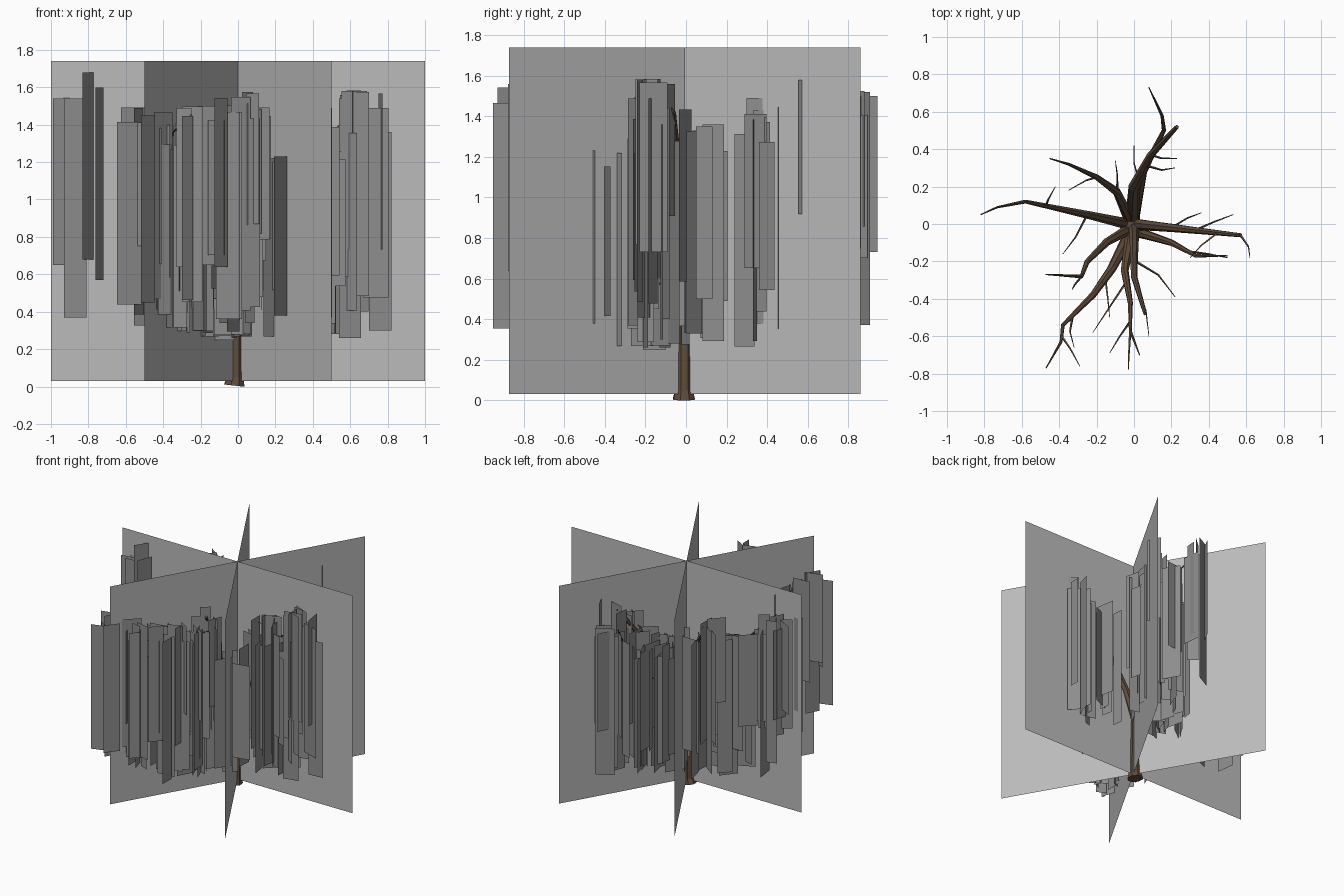
import bpy, bmesh, math, random
from mathutils import Vector

random.seed(11)


def material(name, color):
    m = bpy.data.materials.new(name)
    m.diffuse_color = (*color, 1)
    return m


bark = material("brown bark", (0.12, 0.075, 0.045))
leaf = material("dark grey foliage", (0.27, 0.27, 0.27))
panel = material("light grey panel", (0.50, 0.50, 0.50))


def finish(bm, name, mat):
    me = bpy.data.meshes.new(name)
    bm.to_mesh(me)
    bm.free()
    me.materials.append(mat)
    ob = bpy.data.objects.new(name, me)
    bpy.context.collection.objects.link(ob)
    return ob


def tube(bm, pts, radii, sides):
    """Tapered tube with capped ends along a path."""
    rings = []
    for i, p in enumerate(pts):
        d = (pts[min(i + 1, len(pts) - 1)] - pts[max(i - 1, 0)]).normalized()
        side = d.cross(Vector((0.31, 0.95, 0.02))).normalized()
        up = d.cross(side)
        ring = []
        for k in range(sides):
            a = math.tau * k / sides
            ring.append(bm.verts.new(p + radii[i] * (side * math.cos(a) + up * math.sin(a))))
        rings.append(ring)
    for a, b in zip(rings, rings[1:]):
        for k in range(sides):
            n = (k + 1) % sides
            bm.faces.new((a[k], a[n], b[n], b[k]))
    bm.faces.new(rings[0][::-1])
    bm.faces.new(rings[-1])


def card(bm, x, y, yaw, width, low, high):
    """Single upright rectangle."""
    dx, dy = math.cos(yaw) * width / 2, math.sin(yaw) * width / 2
    bm.faces.new([bm.verts.new(c) for c in (
        (x - dx, y - dy, low), (x + dx, y + dy, low),
        (x + dx, y + dy, high), (x - dx, y - dy, high))])


# Trunk with a flared foot
bm = bmesh.new()
tube(bm, [Vector(p) for p in ((-0.02, -0.01, 0.005), (-0.015, -0.01, 0.05), (-0.015, -0.01, 0.25),
                              (-0.02, -0.01, 0.42), (-0.01, 0, 0.58))],
     [0.058, 0.046, 0.044, 0.046, 0.04], 8)
finish(bm, "trunk", bark)

# Main limbs: plan path, start height, end height, start radius, end radius
limbs = [
    ([(0, 0), (0.2, -0.02), (0.57, -0.06)], 0.50, 1.42, 0.032, 0.011),
    ([(-0.01, 0.02), (0, 0.2), (0.09, 0.37), (0.23, 0.52)], 0.48, 1.50, 0.042, 0.011),
    ([(0, 0.05), (0.05, 0.28), (0.16, 0.5), (0.15, 0.58), (0.08, 0.73)], 0.55, 1.46, 0.034, 0.003),
    ([(-0.02, 0.02), (-0.09, 0.17), (-0.2, 0.25), (-0.35, 0.32), (-0.45, 0.35)], 0.5, 1.5, 0.034, 0.003),
    ([(-0.03, 0), (-0.25, 0.05), (-0.58, 0.12), (-0.73, 0.09), (-0.82, 0.05)], 0.5, 1.56, 0.032, 0.003),
    ([(-0.01, -0.02), (-0.15, -0.1), (-0.25, -0.2), (-0.28, -0.28), (-0.47, -0.27)], 0.46, 1.4, 0.032, 0.003),
    ([(-0.01, -0.03), (-0.12, -0.24), (-0.22, -0.38), (-0.38, -0.54), (-0.39, -0.63), (-0.47, -0.77)],
     0.45, 1.43, 0.036, 0.003),
    ([(-0.01, -0.03), (-0.05, -0.25), (-0.02, -0.42), (-0.02, -0.57), (0.03, -0.7)], 0.48, 1.46, 0.034, 0.003),
    ([(0, -0.02), (0, -0.28), (0.06, -0.48)], 0.55, 1.5, 0.03, 0.01),
    ([(0.01, -0.04), (0.2, -0.1), (0.33, -0.17), (0.5, -0.17)], 0.45, 1.35, 0.03, 0.003),
]

bm = bmesh.new()
nodes, anchors = [], []
for path, z0, z1, r0, r1 in limbs:
    steps = [0.0]
    for a, b in zip(path, path[1:]):
        steps.append(steps[-1] + math.dist(a, b))
    pts, radii = [], []
    for i, (x, y) in enumerate(path):
        subs = [0] if i == len(path) - 1 else [0, 0.34, 0.67]
        for s in subs:
            j = min(i + 1, len(path) - 1)
            t = (steps[i] + s * (steps[j] - steps[i])) / steps[-1]
            pts.append(Vector((x + s * (path[j][0] - x), y + s * (path[j][1] - y),
                               z0 + (z1 - z0) * t ** 0.75)))
            radii.append(r0 + (r1 - r0) * t ** 0.8)
            if t > 0.3:
                anchors.append(pts[-1])
    nodes += pts
    tube(bm, pts, radii, 7)
finish(bm, "limbs", bark)

# Twigs: start x, start y, tip x, tip y in plan
twigs = [
    (0.33, -0.05, 0.53, 0.05), (0.57, -0.06, 0.62, -0.18), (0.3, -0.16, 0.5, -0.18),
    (0.4, -0.05, 0.3, -0.18), (0.25, -0.03, 0.36, 0.06), (0.1, 0.36, 0.23, 0.35),
    (0.03, 0.22, 0.0, 0.42), (0.06, 0.3, 0.22, 0.3), (-0.2, 0.25, -0.35, 0.18),
    (-0.07, 0.15, -0.1, 0.34), (-0.42, 0.09, -0.42, 0.2), (-0.25, 0.05, -0.38, -0.16),
    (-0.28, -0.28, -0.33, -0.35), (-0.3, -0.46, -0.32, -0.66), (-0.32, -0.6, -0.29, -0.76),
    (-0.15, -0.3, -0.13, -0.5), (-0.02, -0.5, -0.13, -0.69), (-0.02, -0.55, -0.03, -0.78),
    (0.01, -0.2, 0.22, -0.39), (0, -0.35, 0.08, -0.6), (-0.06, -0.3, -0.22, -0.58),
]
bm = bmesh.new()
for sx, sy, tx, ty in twigs:
    root = min(nodes, key=lambda n: math.hypot(n.x - sx, n.y - sy) - 0.05 * n.z)
    tip = Vector((tx, ty, min(root.z + 0.14, 1.52)))
    mid = (root + tip) / 2 + Vector((random.uniform(-0.02, 0.02), random.uniform(-0.02, 0.02), 0.03))
    tube(bm, [root, mid, tip], [0.007, 0.005, 0.002], 4)
    anchors += [mid, tip, tip]
finish(bm, "twigs", bark)

# Hanging foliage cards scattered around the limbs and twigs
bm = bmesh.new()
for p in anchors:
    for _ in range(2):
        x = p.x * 1.1 + random.uniform(-0.08, 0.08)
        y = p.y * 1.1 + random.uniform(-0.08, 0.08)
        reach = math.hypot(x, y)
        high = min(max(p.z, 1.17) + random.uniform(-0.02, 0.14), 1.66 - 0.12 * reach)
        low = max(high - random.uniform(0.65, 1.15), 0.22 + 0.12 * reach)
        card(bm, x, y, random.uniform(0, math.pi), random.choice((0.08, 0.11, 0.14)), low, high)
# Outermost cards
for x, y, yaw, low, high in ((-0.93, -0.03, 0.2, 0.65, 1.54), (-0.87, -0.06, 0.1, 0.37, 1.54),
                             (-0.8, -0.05, 1.0, 0.68, 1.68), (-0.74, -0.1, 1.2, 0.57, 1.6),
                             (0.76, -0.12, 0.1, 0.3, 1.36), (0.64, -0.1, 0.3, 0.4, 1.44),
                             (0.6, -0.2, 0.2, 0.26, 1.54), (0.08, 0.89, 1.1, 0.73, 1.5),
                             (-0.48, -0.88, 0.9, 0.45, 1.45)):
    card(bm, x, y, yaw, 0.12, low, high)
finish(bm, "foliage_cards", leaf)

# Three large upright panels crossing on the axis
for i in range(3):
    bm = bmesh.new()
    card(bm, 0, -0.007, i * math.pi / 3, 2.0, 0.03, 1.74)
    finish(bm, f"crossing_panel_{i + 1}", panel)
